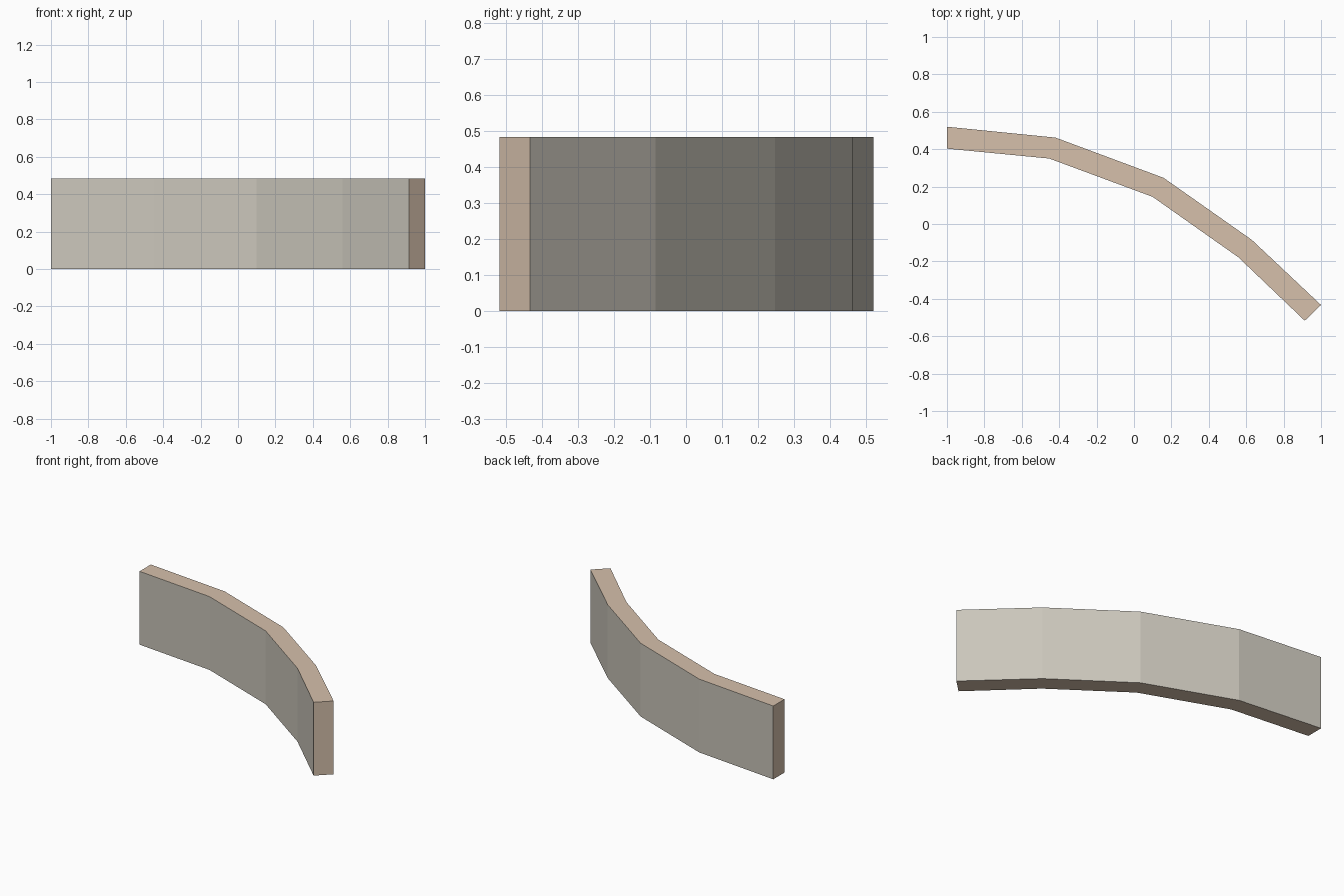
import bpy
import bmesh

cube = bpy.data.objects.get("Cube")
if cube:
    bpy.data.objects.remove(cube, do_unlink=True)


def make_material(name, colour):
    mat = bpy.data.materials.new(name)
    mat.use_nodes = True
    mat.diffuse_color = colour
    mat.node_tree.nodes["Principled BSDF"].inputs["Base Color"].default_value = colour
    return mat


HEIGHT = 0.483

# Plan outline of the wall: front edge, then back edge, both left to right
front_edge = [(-1, 0.403), (-0.453, 0.35), (0.1, 0.145), (0.558, -0.178), (0.913, -0.517)]
back_edge = [(-1, 0.52), (-0.42, 0.462), (0.158, 0.247), (0.63, -0.085), (1, -0.433)]

bm = bmesh.new()


def column(point):
    return [bm.verts.new((*point, z)) for z in (0, HEIGHT)]


fronts = [column(p) for p in front_edge]
backs = [column(p) for p in back_edge]

# Wall segments: plaster on the long sides, stone on top and bottom
for (f0, f1), (g0, g1), (b0, b1), (c0, c1) in zip(fronts, fronts[1:], backs, backs[1:]):
    bm.faces.new((f0, g0, g1, f1))
    bm.faces.new((c0, b0, b1, c1))
    bm.faces.new((f1, g1, c1, b1)).material_index = 1
    bm.faces.new((f0, b0, c0, g0)).material_index = 1

# Stone end caps
for f, b in ((fronts[0], backs[0]), (fronts[-1], backs[-1])):
    bm.faces.new((f[0], f[1], b[1], b[0])).material_index = 1

bmesh.ops.recalc_face_normals(bm, faces=bm.faces)
mesh = bpy.data.meshes.new("curved_wall")
bm.to_mesh(mesh)
bm.free()

mesh.materials.append(make_material("warm_grey_plaster", (0.60, 0.57, 0.50, 1)))
mesh.materials.append(make_material("tan_stone", (0.67, 0.53, 0.41, 1)))
wall = bpy.data.objects.new("curved_wall", mesh)
bpy.context.collection.objects.link(wall)
